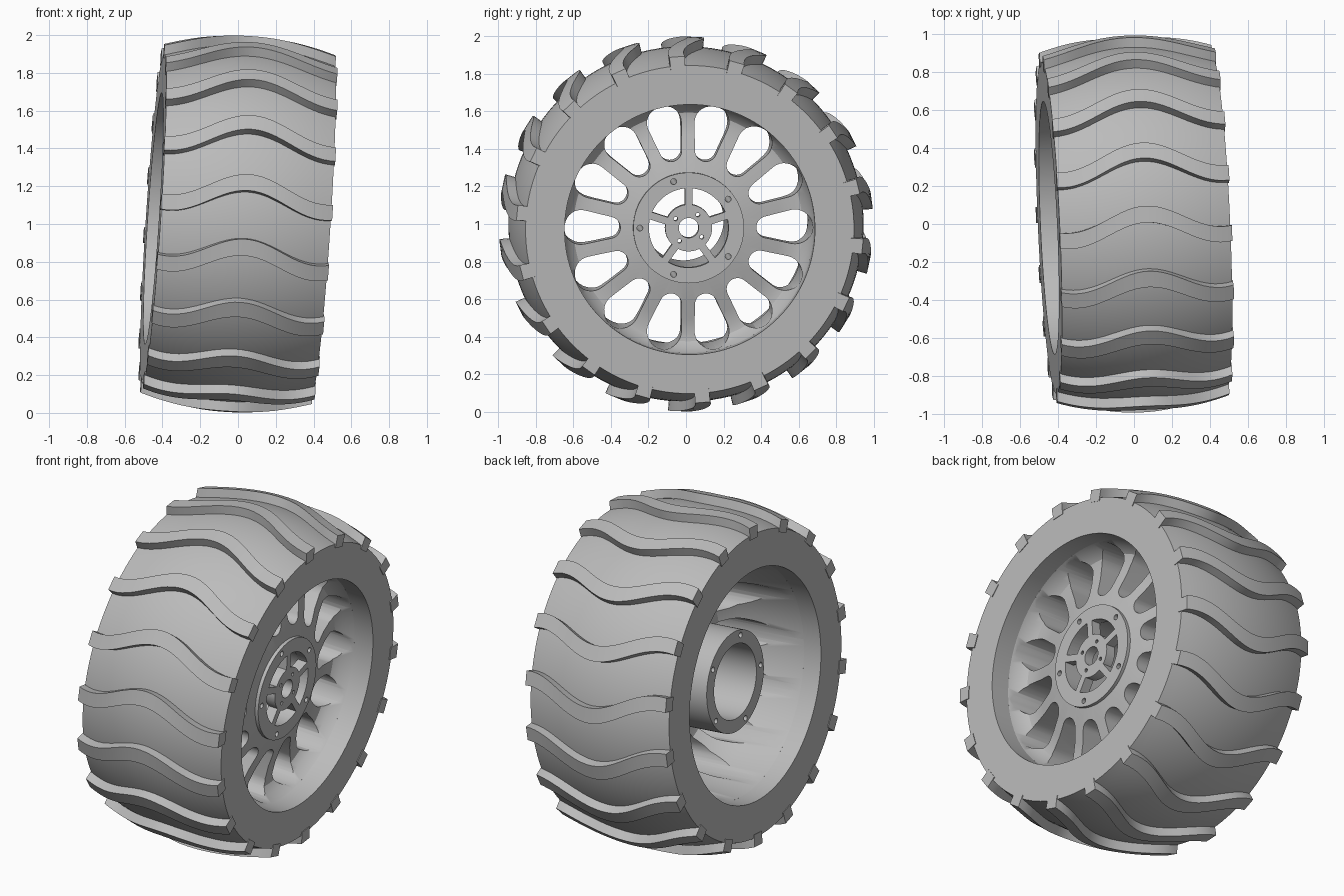
import bpy, bmesh, math
from mathutils import Matrix, Vector

if "Cube" in bpy.data.objects:
    bpy.data.objects.remove(bpy.data.objects["Cube"])

grey = bpy.data.materials.new("mid grey")
grey.use_nodes = True
grey.diffuse_color = (0.5, 0.5, 0.5, 1)
grey.node_tree.nodes["Principled BSDF"].inputs["Base Color"].default_value = (0.5, 0.5, 0.5, 1)

# Axle runs along local x, leaning slightly from world x
axle = Vector((1, 0.045, -0.066)).normalized()
up = Vector((0.066, 0, 1)).normalized()
side = up.cross(axle).normalized()
up = axle.cross(side)
POSE = Matrix.Translation((0, 0, 1)) @ Matrix((axle, side, up)).transposed().to_4x4()


def make_object(name, bm):
    bmesh.ops.recalc_face_normals(bm, faces=bm.faces)
    mesh = bpy.data.meshes.new(name)
    bm.to_mesh(mesh)
    bm.free()
    mesh.materials.append(grey)
    obj = bpy.data.objects.new(name, mesh)
    bpy.context.collection.objects.link(obj)
    obj.matrix_world = POSE
    return obj


def polar(r, a):
    return (r * math.cos(a), r * math.sin(a))


def skin(bm, rings, wrap):
    """Join equal closed rings of points into a tube, capped unless wrapped."""
    loops = [[bm.verts.new(p) for p in ring] for ring in rings]
    n = len(loops[0])
    pairs = list(zip(loops, loops[1:]))
    if wrap:
        pairs.append((loops[-1], loops[0]))
    else:
        bm.faces.new(loops[0])
        bm.faces.new(loops[-1])
    for a, b in pairs:
        for i in range(n):
            j = (i + 1) % n
            bm.faces.new((a[i], a[j], b[j], b[i]))


def revolve(name, profile, steps):
    bm = bmesh.new()
    skin(bm, [[(x, *polar(r, math.tau * k / steps)) for x, r in profile]
              for k in range(steps)], True)
    return make_object(name, bm)


def prism(bm, outline, angle, x0, x1):
    c, s = math.cos(angle), math.sin(angle)
    turned = [(y * c - z * s, y * s + z * c) for y, z in outline]
    skin(bm, [[(x, y, z) for y, z in turned] for x in (x0, x1)], False)


def arc(cx, r, a0, a1, steps):
    pts = [polar(r, a0 + (a1 - a0) * i / steps) for i in range(steps + 1)]
    return [(cx + y, z) for y, z in pts]


def smooth(obj):
    bpy.ops.object.select_all(action="DESELECT")
    obj.select_set(True)
    bpy.context.view_layer.objects.active = obj
    bpy.ops.object.shade_smooth_by_angle(angle=math.radians(32))


HALF = 0.45


def crown(x):
    return 0.945 - 0.07 * (x / HALF) ** 2


# Tyre: rounded crown, flat side walls, straight inner wall
xs = [HALF * (i / 8 - 1) for i in range(17)]
tyre = revolve("tyre", [(-HALF, 0.667)] + [(x, crown(x)) for x in xs] + [(HALF, 0.667)], 128)
smooth(tyre)

# Tread lugs: wavy bars across the crown
bm = bmesh.new()
LUGS, END, STEPS = 18, 0.455, 28
for k in range(LUGS):
    rings = []
    for i in range(STEPS + 1):
        x = END * (2 * i / STEPS - 1)
        wave = 0.063 * (math.cos(math.pi * x / 0.41) - 1)
        # angle measured from the front, rising over the top
        mid = math.pi - math.radians(13 + 360 / LUGS * k) - wave / 0.97
        half = 0.043 / 0.97
        low, high = crown(x) - 0.02, crown(x) + 0.052
        rings.append([(x, *polar(r, mid + d)) for r, d in
                      ((low, -half), (high, -half), (high, half), (low, half))])
    skin(bm, rings, False)
smooth(make_object("tread_lugs", bm))

# Rim: domed disc, tapered barrel, hub tube and centre plate in one profile
rim = revolve("rim", [
    (0.33, 0.68), (0.33, 0.667), (0.27, 0.645), (0.24, 0.61), (0.235, 0.57), (0.25, 0.49),
    (0.28, 0.39), (0.30, 0.295), (0.32, 0.295), (0.32, 0.053), (0.26, 0.053), (0.26, 0.215),
    (-0.32, 0.215), (-0.32, 0.29), (0.12, 0.29), (0.14, 0.4), (0.11, 0.52), (0.02, 0.6),
    (-0.12, 0.645), (-0.34, 0.667), (-0.34, 0.68)], 112)

bm = bmesh.new()
# Rounded slots between spokes of even width
SLOTS = 14
lean = math.pi / SLOTS
turn = math.pi / 2 + lean
slot = arc(0.57, 0.092, -turn, turn, 18) + arc(0.42, 0.058, turn, math.tau - turn, 12)
for k in range(SLOTS):
    prism(bm, slot, math.tau * k / SLOTS, -0.4, 0.5)

# Centre plate windows and outer bolt holes
window = []
for r, sign in ((0.212, 1), (0.125, -1)):
    a = math.pi / 5 - math.asin(0.02 / r)
    window += arc(0, r, -a * sign, a * sign, 12)
for k in range(5):
    fifth = math.tau * k / 5
    prism(bm, window, math.radians(54) + fifth, 0.2, 0.4)
    prism(bm, arc(0.26, 0.016, 0, math.tau * 11 / 12, 11), math.pi + fifth, -0.4, 0.5)

# Inner bolt holes
for k in range(4):
    prism(bm, arc(0.085, 0.011, 0, math.tau * 9 / 10, 9), math.radians(55 + 90 * k), 0.2, 0.4)
cutter = make_object("rim_cutter", bm)
cutter.hide_render = True

cut = rim.modifiers.new("openings", "BOOLEAN")
cut.operation = "DIFFERENCE"
cut.solver = "EXACT"
cut.object = cutter
bpy.context.view_layer.update()
bpy.context.view_layer.objects.active = rim
bpy.ops.object.modifier_apply(modifier=cut.name)
bpy.data.objects.remove(cutter)
smooth(rim)
